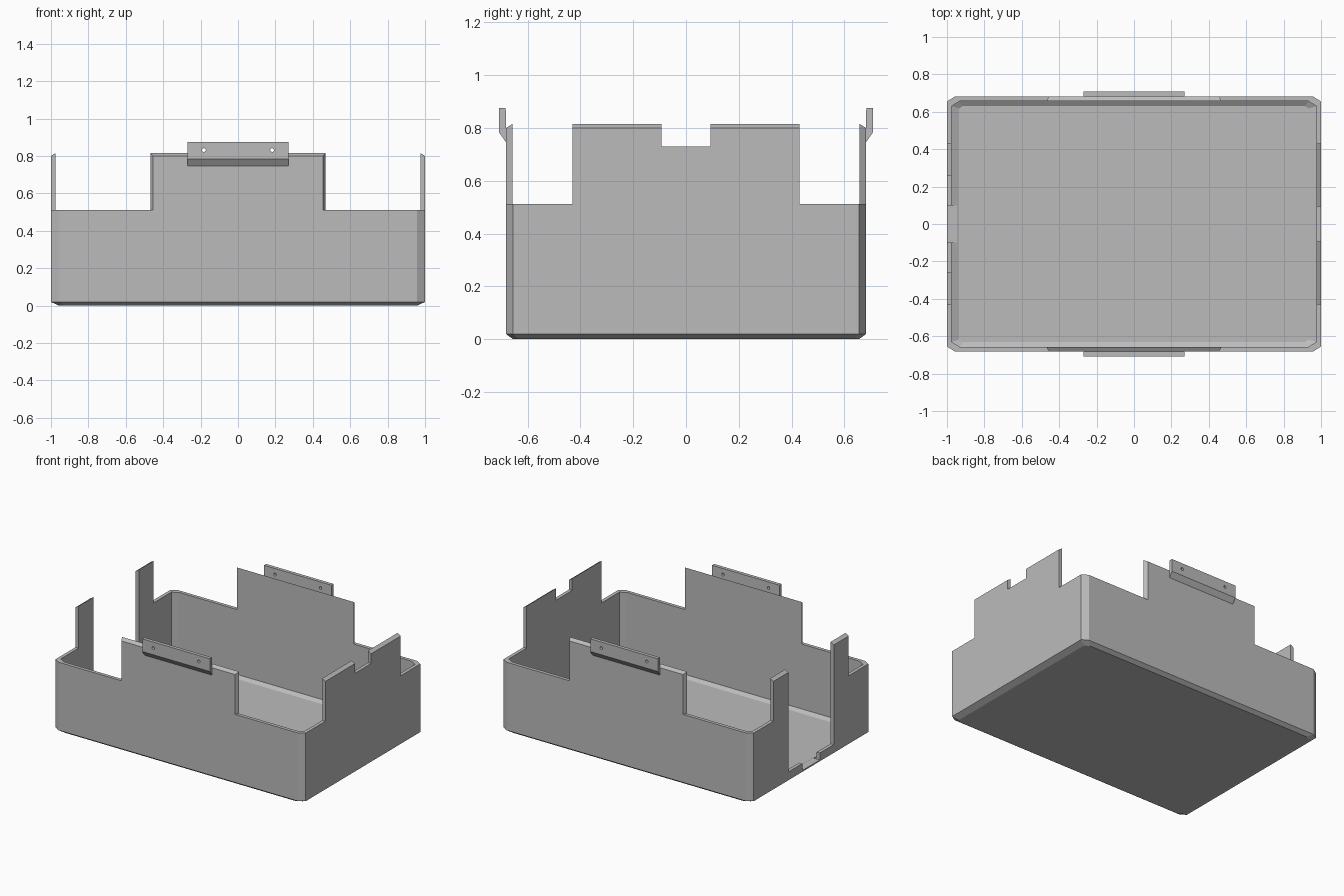
import bpy, bmesh, math

if "Cube" in bpy.data.objects:
    bpy.data.objects.remove(bpy.data.objects["Cube"])

grey = bpy.data.materials.new("plain grey")
grey.diffuse_color = (0.5, 0.5, 0.5, 1)
grey.use_nodes = True
grey.node_tree.nodes["Principled BSDF"].inputs["Base Color"].default_value = grey.diffuse_color


def finish(name, bm):
    bmesh.ops.recalc_face_normals(bm, faces=bm.faces)
    me = bpy.data.meshes.new(name)
    bm.to_mesh(me)
    bm.free()
    me.materials.append(grey)
    ob = bpy.data.objects.new(name, me)
    bpy.context.collection.objects.link(ob)
    return ob


def loft(name, rings):
    """Skin a stack of rings and cap both ends."""
    bm = bmesh.new()
    vs = [[bm.verts.new(p) for p in r] for r in rings]
    n = len(rings[0])
    for a, b in zip(vs, vs[1:]):
        for i in range(n):
            bm.faces.new((a[i], a[(i + 1) % n], b[(i + 1) % n], b[i]))
    bm.faces.new(vs[0])
    bm.faces.new(vs[-1])
    return finish(name, bm)


def octagon(hx, hy, cx, cy, z):
    """Rectangle with clipped corners."""
    pts = []
    for sx, sy in ((1, 1), (-1, 1), (-1, -1), (1, -1)):
        pair = [(sx * hx, sy * (hy - cy), z), (sx * (hx - cx), sy * hy, z)]
        pts += pair if sx * sy > 0 else pair[::-1]
    return pts


def prism(name, pts, z0, z1):
    return loft(name, [[(x, y, z) for x, y in pts] for z in (z0, z1)])


def block(name, x0, x1, y0, y1, z0, z1):
    return prism(name, [(x0, y0), (x1, y0), (x1, y1), (x0, y1)], z0, z1)


def cut(ob, cutter):
    mod = ob.modifiers.new("cut", 'BOOLEAN')
    mod.operation = 'DIFFERENCE'
    mod.solver = 'EXACT'
    mod.object = cutter
    bpy.context.view_layer.objects.active = ob
    bpy.ops.object.modifier_apply(modifier=mod.name)
    bpy.data.objects.remove(cutter)


# Tray shell at full tab height, rim sloping outward, chamfered floor edges
tray = loft("tray", [
    octagon(0.958, 0.655, 0.035, 0.022, 0.0),
    octagon(1.0, 0.682, 0.043, 0.027, 0.02),
    octagon(1.0, 0.682, 0.043, 0.027, 0.80),
    octagon(0.975, 0.657, 0.043, 0.027, 0.816),
    octagon(0.975, 0.657, 0.043, 0.027, 0.043),
    octagon(0.935, 0.63, 0.02, 0.012, 0.025),
])

# Lower the corners so a tab remains in the middle of every wall
for sx in (-1, 1):
    for sy in (-1, 1):
        foot = [(0.605, 0.43), (1.1, 0.43), (1.1, 0.8), (0.383, 0.8)]
        cut(tray, prism("corner_cutter", [(sx * x, sy * y) for x, y in foot], 0.512, 1.0))

# Right wall notch, left wall opening and its small sill notch
cut(tray, block("notch_cutter", 0.9, 1.1, -0.093, 0.093, 0.73, 1.0))
cut(tray, block("opening_cutter", -1.1, -0.9, -0.26, 0.26, 0.08, 1.0))
cut(tray, block("sill_cutter", -1.1, -0.9, -0.1, 0.1, 0.03, 0.2))

# Clip strips on the front and back tabs, each with two screw holes
for name, s in (("front_clip", -1), ("back_clip", 1)):
    profile = [(0.681, 0.745), (0.708, 0.783), (0.708, 0.875), (0.683, 0.875), (0.681, 0.80)]
    clip = loft(name, [[(x, s * y, z) for y, z in profile] for x in (-0.27, 0.27)])
    for x in (-0.182, 0.182):
        hole = [[(x + 0.01 * math.cos(i * math.tau / 16), y,
                  0.832 + 0.01 * math.sin(i * math.tau / 16)) for i in range(16)]
                for y in (s * 0.6, s * 0.8)]
        cut(clip, loft("hole_cutter", hole))
